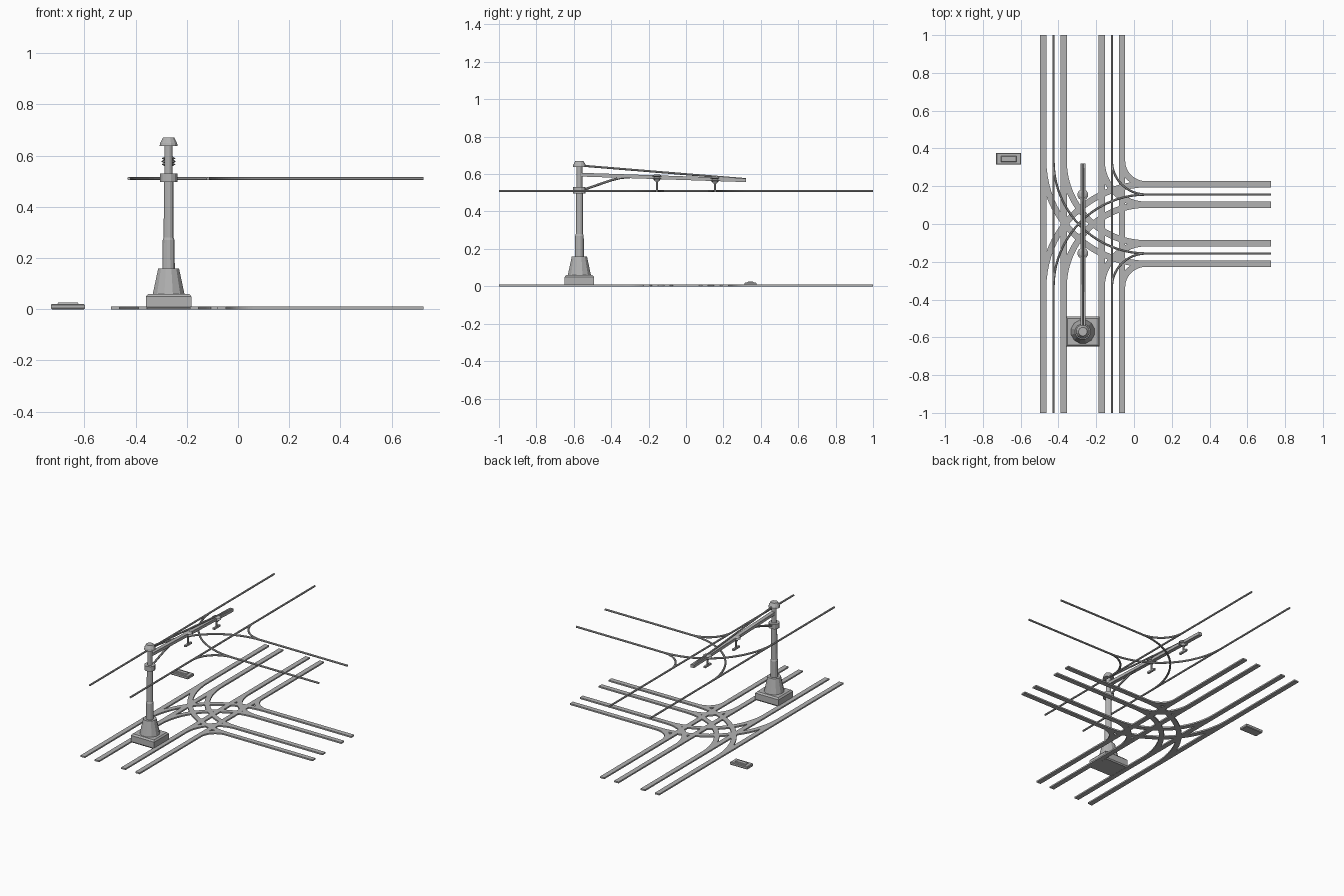
import bpy, bmesh, math
from mathutils import Vector

cube = bpy.data.objects.get("Cube")
if cube:
    bpy.data.objects.remove(cube, do_unlink=True)

grey = bpy.data.materials.new("plain grey")
grey.use_nodes = True
COLOUR = (0.45, 0.45, 0.45, 1)
grey.diffuse_color = COLOUR
grey.node_tree.nodes["Principled BSDF"].inputs["Base Color"].default_value = COLOUR


def finish(name, bm):
    bmesh.ops.recalc_face_normals(bm, faces=bm.faces)
    mesh = bpy.data.meshes.new(name)
    bm.to_mesh(mesh)
    bm.free()
    mesh.materials.append(grey)
    obj = bpy.data.objects.new(name, mesh)
    bpy.context.collection.objects.link(obj)
    return obj


def skin(bm, rings):
    """Join equal rings of points into a capped solid."""
    rings = [[bm.verts.new(p) for p in ring] for ring in rings]
    n = len(rings[0])
    for a, b in zip(rings, rings[1:]):
        for i in range(n):
            j = (i + 1) % n
            bm.faces.new((a[i], a[j], b[j], b[i]))
    bm.faces.new(rings[0])
    bm.faces.new(rings[-1])


def sweep(name, path, section):
    """Carry a (sideways, up) section along a path."""
    path = [Vector(p) for p in path]
    rings = []
    for i, p in enumerate(path):
        along = (path[min(i + 1, len(path) - 1)] - path[max(i - 1, 0)]).normalized()
        side = along.cross(Vector((0, 0, 1))).normalized()
        up = side.cross(along)
        rings.append([p + side * s + up * u for s, u in section])
    bm = bmesh.new()
    skin(bm, rings)
    return finish(name, bm)


def lathe(name, x, y, profile, sides=12):
    """Turn a (radius, height) profile around a vertical axis."""
    bm = bmesh.new()
    angles = [math.tau * (i + 0.5) / sides for i in range(sides)]
    skin(bm, [[(x + r * math.cos(a), y + r * math.sin(a), z) for a in angles]
              for r, z in profile])
    return finish(name, bm)


def block(name, x, y, layers):
    """Stack (half width, half depth, height) rectangles."""
    bm = bmesh.new()
    skin(bm, [[(x - w, y - d, z), (x + w, y - d, z), (x + w, y + d, z), (x - w, y + d, z)]
              for w, d, z in layers])
    return finish(name, bm)


def rect(w, h):
    return [(-w / 2, -h / 2), (w / 2, -h / 2), (w / 2, h / 2), (-w / 2, h / 2)]


def circle(r, n=8):
    return [(r * math.cos(math.tau * (i + 0.5) / n), r * math.sin(math.tau * (i + 0.5) / n))
            for i in range(n)]


# Track layout
WEST, EAST, BRANCH = -0.426, -0.117, 0.156
HALF_GAUGE = 0.054
END_X, BEND_X, BEND_Y = 0.724, 0.065, 0.335
RAIL, WIRE = rect(0.033, 0.01), circle(0.0065)
RAIL_Z, WIRE_Z = 0.005, 0.51


def bend(x, y_sign, offset, z, steps=20):
    """Quarter turn from a north-south line into the branch."""
    rx = BEND_X - x - offset
    ry = BEND_Y - (BRANCH if x == EAST else -BRANCH) - offset
    ry = BEND_Y - BRANCH - offset if x == EAST else BEND_Y + BRANCH - offset
    pts = []
    for i in range(steps + 1):
        a = math.pi / 2 * i / steps
        pts.append((BEND_X - rx * math.cos(a), y_sign * (BEND_Y - ry * math.sin(a)), z))
    return pts


def lay(label, offset, z, section):
    for side, x in (("west", WEST), ("east", EAST)):
        sweep(f"{side}_{label}", [(x + offset, -1, z), (x + offset, 1, z)], section)
        for end, s in (("north", 1), ("south", -1)):
            sweep(f"{side}_{end}_curved_{label}", bend(x, s, offset, z), section)
    for end, s in (("north", 1), ("south", -1)):
        y = s * BRANCH + offset
        sweep(f"{end}_branch_{label}", [(BEND_X, y, z), (END_X, y, z)], section)


# Rails and overhead wires
lay("left_rail", -HALF_GAUGE, RAIL_Z, RAIL)
lay("right_rail", HALF_GAUGE, RAIL_Z, RAIL)
lay("wire", 0, WIRE_Z, WIRE)

# Pole
PX, PY = -0.271, -0.57
block("pole_base", PX, PY, [(0.083, 0.073, 0), (0.089, 0.079, 0.008), (0.089, 0.079, 0.05),
                            (0.08, 0.07, 0.06)])
lathe("pole_foot", PX, PY, [(0.064, 0.06), (0.042, 0.16)])
lathe("pole_shaft", PX, PY, [(0.025, 0.16), (0.024, 0.27), (0.02, 0.28), (0.019, 0.5),
                             (0.016, 0.53), (0.016, 0.64)])
lathe("pole_collar", PX, PY, [(0.035, 0.497), (0.035, 0.53)])
lathe("pole_cap", PX, PY, [(0.037, 0.637), (0.034, 0.65), (0.023, 0.67)])

# Arm, stay and brace
ARM_TIP = 0.32


def arm_z(y):
    return 0.597 + (0.567 - 0.597) * (y - PY) / (ARM_TIP - PY)


sweep("arm", [(PX, PY, arm_z(PY)), (PX, ARM_TIP, arm_z(ARM_TIP))], rect(0.026, 0.02))
sweep("stay_rod", [(PX, PY, 0.646), (PX, ARM_TIP, 0.573)], circle(0.006))
sweep("brace", [(PX, PY + 0.02, 0.515), (PX, -0.47, 0.543), (PX, -0.4, 0.567),
                (PX, -0.35, 0.58), (PX, -0.3, 0.584)], circle(0.007))

# Insulated hangers
for name, y in (("front", -0.155), ("rear", 0.155)):
    top = arm_z(y)
    lathe(f"{name}_insulator", PX, y,
          [(0.015, top + 0.014), (0.029, top + 0.006), (0.017, top), (0.029, top - 0.007),
           (0.017, top - 0.013), (0.012, top - 0.022)])
    lathe(f"{name}_hanger_stem", PX, y, [(0.006, WIRE_Z), (0.006, top - 0.015)], 8)
    block(f"{name}_wire_clamp", PX, y, [(0.007, 0.033, WIRE_Z - 0.006), (0.007, 0.033, WIRE_Z + 0.006)])

# Control box beside the track
block("ground_box", -0.664, 0.345, [(0.062, 0.028, 0), (0.066, 0.031, 0.004), (0.066, 0.031, 0.017),
                                    (0.062, 0.028, 0.021)])
block("ground_box_lid", -0.664, 0.345, [(0.042, 0.016, 0.02), (0.038, 0.013, 0.026)])
